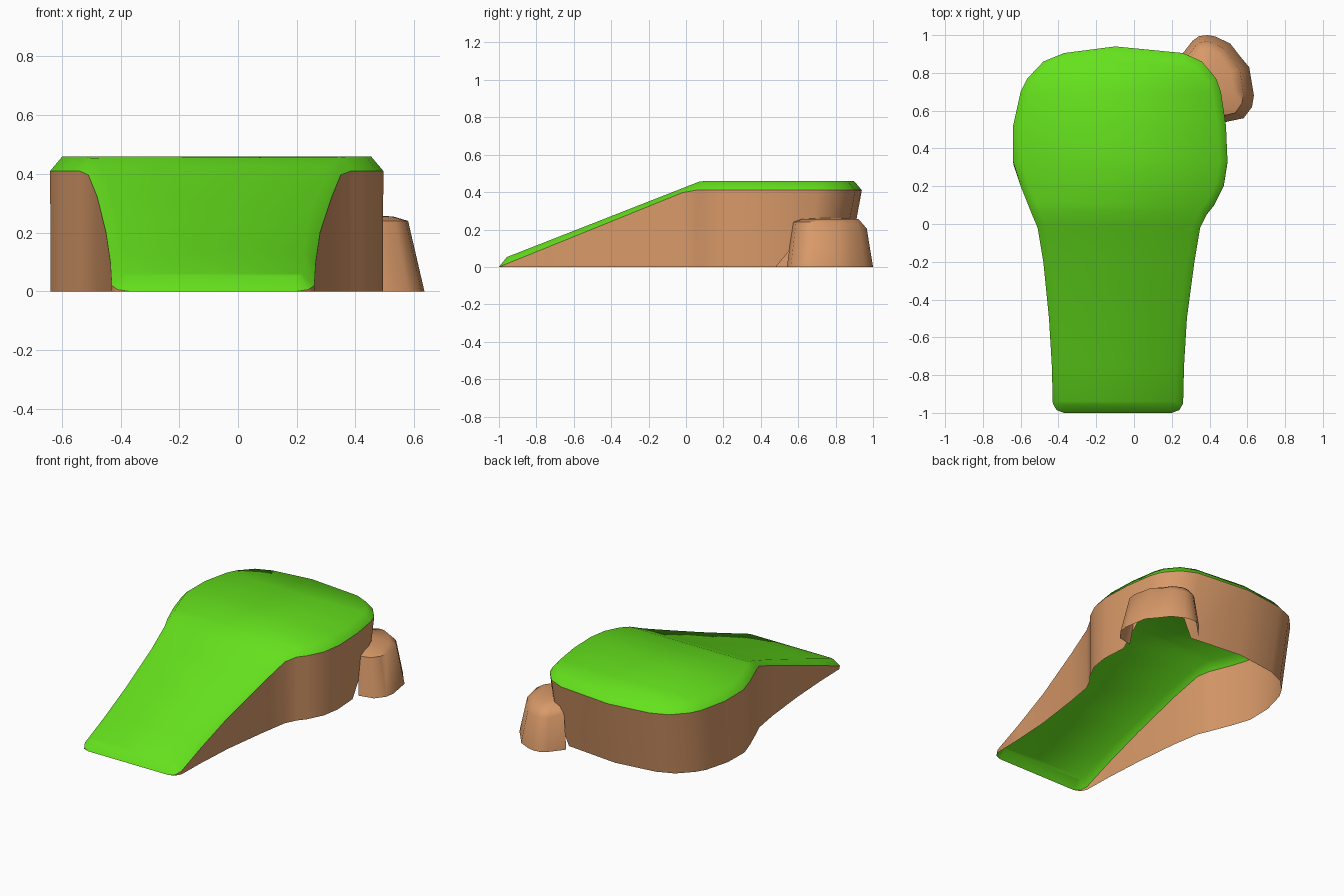
import bpy, bmesh, math
from mathutils import Vector

if "Cube" in bpy.data.objects:
    bpy.data.objects.remove(bpy.data.objects["Cube"])

# Plan outline as stations from front to back: y, left x, right x
STATIONS = [
    (-1.0, -.37, .20), (-.985, -.41, .24), (-.95, -.43, .26), (-.75, -.435, .265),
    (-.5, -.45, .28), (-.2, -.48, .32), (-.02, -.51, .35), (.05, -.54, .385),
    (.10, -.56, .425), (.20, -.60, .475), (.33, -.64, .495), (.52, -.64, .487),
    (.70, -.60, .46), (.77, -.565, .435), (.86, -.48, .36), (.905, -.37, .26)]
APEX = (-.1, .94)
N = len(STATIONS)


def material(name, color):
    m = bpy.data.materials.new(name)
    m.diffuse_color = (*color, 1)
    m.use_nodes = True
    m.node_tree.nodes["Principled BSDF"].inputs["Base Color"].default_value = m.diffuse_color
    return m


def build(name, verts, faces, mat):
    bm = bmesh.new()
    vs = [bm.verts.new(v) for v in verts]
    for f in faces:
        bm.faces.new([vs[i] for i in f])
    bmesh.ops.remove_doubles(bm, verts=bm.verts[:], dist=.0005)
    bmesh.ops.dissolve_degenerate(bm, edges=bm.edges[:], dist=.0005)
    me = bpy.data.meshes.new(name)
    bm.to_mesh(me)
    bm.free()
    ob = bpy.data.objects.new(name, me)
    bpy.context.collection.objects.link(ob)
    me.materials.append(mat)
    bpy.ops.object.select_all(action='DESELECT')
    ob.select_set(True)
    bpy.context.view_layer.objects.active = ob
    bpy.ops.object.shade_smooth_by_angle(angle=math.radians(60))
    return ob


def inset(loop, d):
    # Mitred inset of a counter-clockwise loop
    out = []
    for i, p in enumerate(loop):
        a = (p - loop[i - 1]).normalized()
        b = (loop[(i + 1) % len(loop)] - p).normalized()
        na, nb = Vector((-a.y, a.x)), Vector((-b.y, b.x))
        out.append(p + (na + nb) * d / (1 + na.dot(nb)))
    return out


def bands(n, rows, closed=True):
    m = n if closed else n - 1
    return [(r * n + i, r * n + (i + 1) % n, (r + 1) * n + (i + 1) % n, (r + 1) * n + i)
            for r in range(rows) for i in range(m)]


green = material("grass_green", (.13, .76, .012))
brown = material("earth_brown", (.69, .32, .14))

# Loop order: right side front to back, apex, left side back to front
loop = ([Vector((r, y)) for y, l, r in STATIONS] + [Vector(APEX)]
        + [Vector((l, y)) for y, l, r in reversed(STATIONS)])
L = len(loop)
rim = [(p.x, p.y, min(.41, .405 * (p.y + 1))) for p in loop]
top = [(p.x, p.y, min(.46, .05 + .392 * (p.y + .965))) for p in inset(loop, .042)]

# Grass: bevelled rim and ramp-to-plateau surface spanned left to right
cover = [(L + i, L + i + 1, 2 * L - 2 - i, 2 * L - 1 - i) for i in range(N - 1)]
cover.append((L + N - 1, L + N, L + N + 1))
build("grass_top", rim + top, bands(L, 1) + cover, green)

# Earth wall: open below, undercut at the back, opened where the boulder joins
foot = []
for i, p in enumerate(loop):
    t = max(0, min(1, (p.y - .2) / .6))
    z = .23 if i < N and .6 < p.y < .9 else 0
    u = t * (1 - z / .41)
    foot.append((p.x * (1 - .015 * u), p.y - .075 * u, z))
build("earth_wall", foot + rim, bands(L, 1), brown)

# Boulder: tapered arc of wall with a domed cap, open below and towards the earth
ARC = [(.485, .54), (.58, .56), (.625, .62), (.635, .68), (.61, .83), (.56, .89),
       (.51, .955), (.43, .993), (.39, 1.0), (.345, .995), (.31, .97), (.24, .88)]
CX, CY = .37, .76


def ring(sx, sy, z, dip=0):
    return [(CX + (x - CX) * sx, CY + (y - CY) * sy, z - dip * max(0, min(1, (y - .8) / .18)))
            for x, y in ARC]


K = len(ARC)
verts = ring(1, 1, 0) + ring(.79, .86, .24, .035) + ring(.6, .68, .255) + [(CX, CY, .265)]
faces = bands(K, 2, False) + [(2 * K + i, 2 * K + i + 1, 3 * K) for i in range(K - 1)]
build("boulder", verts, faces, brown)
